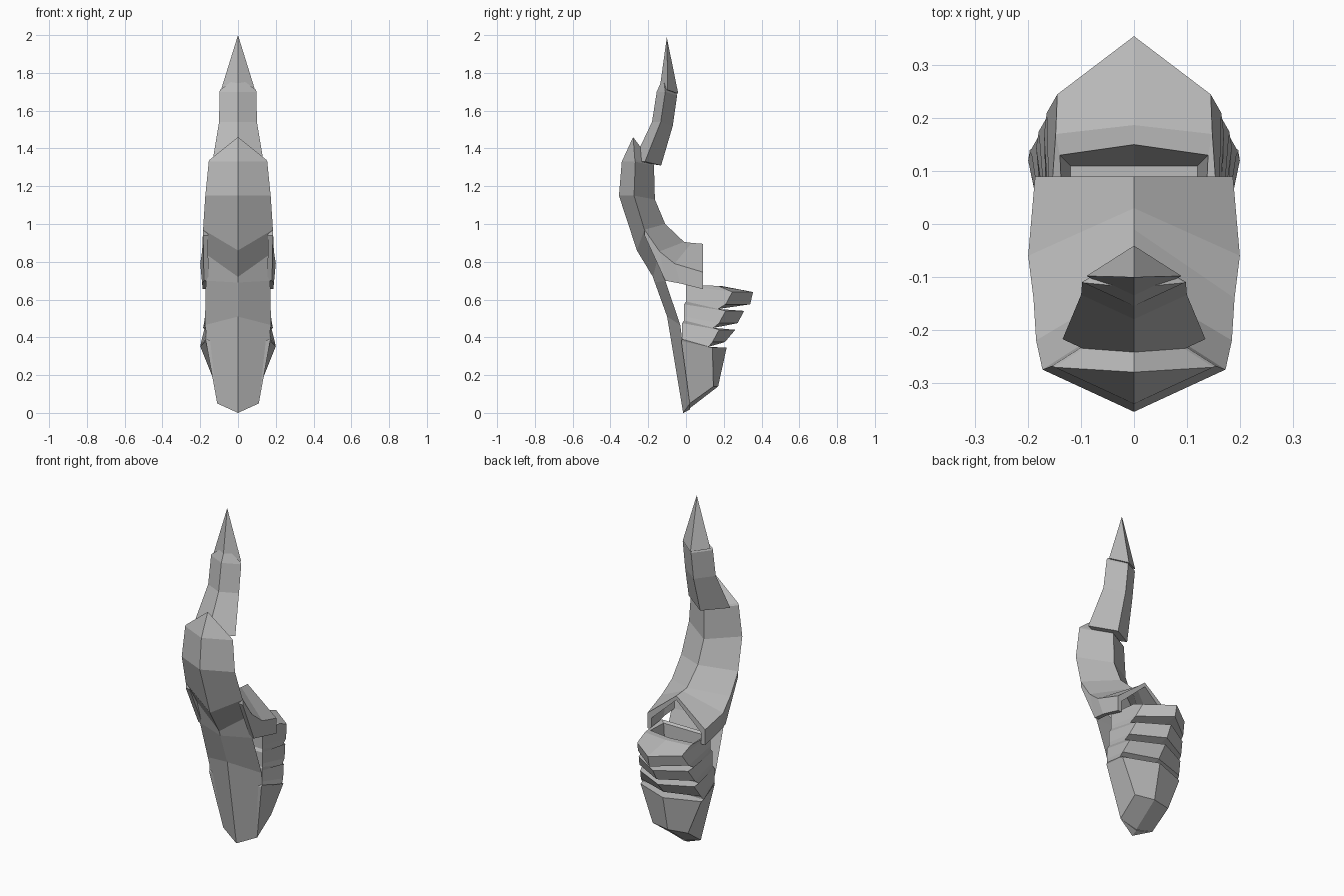
import bpy, bmesh
from mathutils import Vector

cube = bpy.data.objects.get("Cube")
if cube:
    bpy.data.objects.remove(cube)

grey = bpy.data.materials.new("plain_grey")
grey.use_nodes = True
shade = (.5, .5, .5, 1)
grey.diffuse_color = shade
grey.node_tree.nodes["Principled BSDF"].inputs["Base Color"].default_value = shade


def loft(name, sections):
    """Skin half sections, listed from one centre point to the other, mirrored over x."""
    bm = bmesh.new()
    rings = []
    for half in sections:
        left = [bm.verts.new(point) for point in half]
        mirrored = [bm.verts.new((-x, y, z)) for x, y, z in half[1:-1]]
        rings.append((left, [left[0], *mirrored, left[-1]]))
    for lower, upper in zip(rings, rings[1:]):
        for a, b in zip(lower, upper):
            for i in range(len(a) - 1):
                bm.faces.new((a[i], a[i + 1], b[i + 1], b[i]))
    for end in (rings[0], rings[-1]):
        for side in end:
            bm.faces.new(side)
    bmesh.ops.remove_doubles(bm, verts=bm.verts, dist=.0005)
    bmesh.ops.recalc_face_normals(bm, faces=bm.faces)
    mesh = bpy.data.meshes.new(name)
    bm.to_mesh(mesh)
    bm.free()
    mesh.materials.append(grey)
    bpy.context.collection.objects.link(bpy.data.objects.new(name, mesh))


def horn_section(y, z, width, rise=0):
    """Diamond as deep as it is wide; a rise lifts the front ridge into a barb."""
    depth = width * 1.1
    side = Vector((width, y + depth * .42, z))
    back = Vector((0, y + depth, z - .02))
    return [Vector((0, y + rise / 2, z + rise)), side, back]


# Horn: overlapping segments, the lower two ending in a front barb
root_front, root_side, root_back = (0, -.26, .86), (.185, -.22, .97), (0, -.11, 1)
loft("horn_lower", [
    [root_front, root_side, root_back],
    horn_section(y=-.355, z=1.15, width=.173),
    horn_section(y=-.34, z=1.33, width=.155),
    horn_section(y=-.34, z=1.34, width=.15, rise=.12)])
loft("horn_middle", [
    horn_section(y=-.28, z=1.33, width=.135),
    horn_section(y=-.18, z=1.54, width=.1),
    horn_section(y=-.155, z=1.7, width=.098),
    horn_section(y=-.155, z=1.71, width=.095, rise=.07)])
loft("horn_tip", [
    horn_section(y=-.14, z=1.71, width=.09),
    horn_section(y=-.1, z=2, width=0)])


# Thin V-shaped front plate running down to the bottom point
def plate_section(front, side, thickness=.035):
    front = Vector(front)
    return [front, side, front + Vector((0, thickness, thickness / 2))]


loft("front_plate", [
    [root_front, root_side, root_back],
    plate_section(front=(0, -.175, .72), side=(.19, -.14, .855)),
    plate_section(front=(0, -.165, .69), side=(.17, -.11, .7)),
    plate_section(front=(0, -.1, .51), side=(.175, -.03, .465)),
    plate_section(front=(0, -.015, 0), side=(.11, .02, .05))])


# Hollow hood reaching backward, open at the rear
def hood_section(ridge, shoulder, drop, slide=0, wall=.025):
    x, y, z = shoulder
    top = Vector(ridge)
    lower = Vector((x - slide / 3, y + slide, z - drop))
    inward, down = Vector((wall, 0, 0)), Vector((0, 0, wall))
    return [top, Vector(shoulder), lower,
            lower - inward, Vector(shoulder) - inward - down, top - down]


loft("hood", [
    hood_section(root_back, root_side, drop=.03),
    hood_section((0, -.01, .905), (.19, -.14, .855), drop=.155, slide=.03),
    hood_section((0, .03, .9), (.2, -.06, .79), drop=.105, slide=.03),
    hood_section((0, .09, .895), (.187, .09, .745), drop=.09)])


# Lower body: recessed top, three finger ridges with notches, tapered base
def body_section(z, front, corner, reach=0):
    """Section from the flat front, round the side corner, to the rear point."""
    front_x, front_y, front_z = front
    corner_x, corner_y = corner
    return [(0, front_y, front_z), front, (corner_x, corner_y, z), (0, corner_y + reach, z)]


body = [
    body_section(.5, front=(.12, .02, .5), corner=(.12, .11)),
    body_section(.67, front=(.135, .015, .67), corner=(.14, .13), reach=.02),
    body_section(.672, front=(.16, 0, .68), corner=(.148, .17), reach=.017)]
for i in range(3):
    top = .64 - .1 * i
    front_x, front_y = .16 + .005 * i, -.01 * i
    corner_x, corner_y = .145 + .015 * i, .245 - .035 * i
    reach = .11 - .012 * i
    body += [
        body_section(top, (front_x, front_y, top + .035), (corner_x, corner_y), reach),
        body_section(top - .065, (front_x, front_y, top - .03),
                     (corner_x + .02, corner_y - .035), reach + .02 * (1 - i)),
        body_section(top - .09, (front_x, front_y, top - .05),
                     (corner_x + .025, .17 - .025 * i))]
base_front, base_corner = (.11, .02, .05), (.115, .145, .14)
body += [
    body_section(.345, front=(.17, -.025, .38), corner=(.197, .14), reach=.075),
    [(0, -.012, 0), base_front, base_corner, (0, .17, .14)]]
loft("fingered_body", body)
